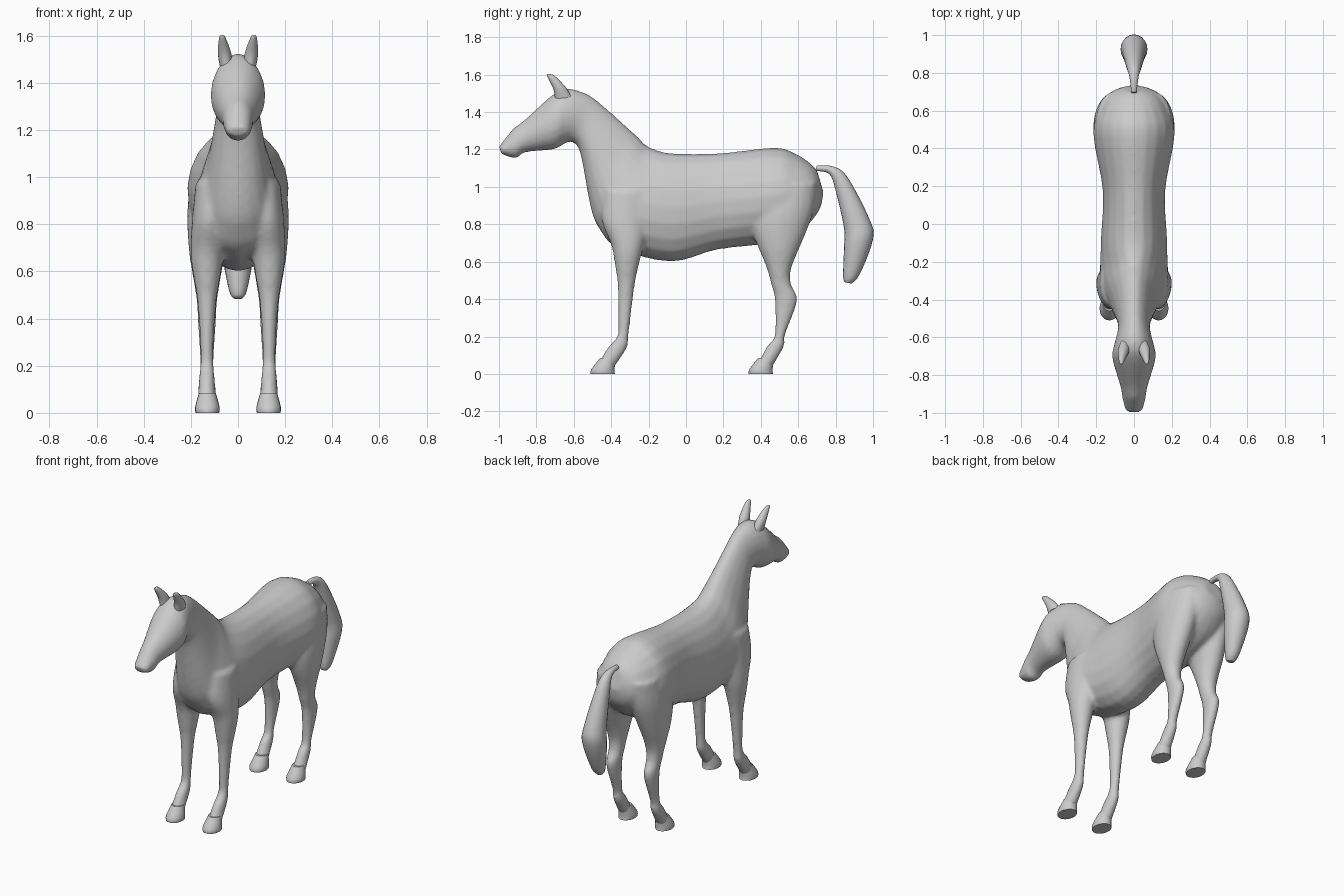
import bpy, bmesh, math
from mathutils import Vector

if "Cube" in bpy.data.objects:
    bpy.data.objects.remove(bpy.data.objects["Cube"])

grey = bpy.data.materials.new("plain_grey")
grey.diffuse_color = (0.6, 0.6, 0.6, 1)
grey.use_nodes = True
grey.node_tree.nodes["Principled BSDF"].inputs["Base Color"].default_value = grey.diffuse_color
SEG = 20


def smooth_rows(rows, steps):
    """Catmull-Rom interpolation through the ring parameters."""
    out = []
    v = [Vector(r) for r in rows]
    for i in range(len(v) - 1):
        a, b, c, d = v[max(i - 1, 0)], v[i], v[i + 1], v[min(i + 2, len(v) - 1)]
        for s in range(steps):
            t = s / steps
            out.append(0.5 * (2 * b + (c - a) * t + (2 * a - 5 * b + 4 * c - d) * t * t
                              + (3 * b - a - 3 * c + d) * t ** 3))
    return out + [v[-1]]


def loft(name, rows, steps=4, centre=lambda z: 0, egg=lambda y: 0):
    """Skin elliptical rings: edge A (y, z), edge B (y, z), half width."""
    bm = bmesh.new()
    rings = []
    for ay, az, by, bz, w in smooth_rows(rows, steps):
        mid, half = Vector((ay + by, az + bz)) / 2, Vector((ay - by, az - bz)) / 2
        ring = []
        for i in range(SEG):
            t = 2 * math.pi * i / SEG
            p = mid + half * math.sin(t)
            x = centre(mid.y) + w * math.cos(t) * (1 - egg(by) * math.sin(t))
            ring.append(bm.verts.new((x, p.x, p.y)))
        rings.append(ring)
    for p, q in zip(rings, rings[1:]):
        for i in range(SEG):
            j = (i + 1) % SEG
            bm.faces.new((p[i], p[j], q[j], q[i]))
    bm.faces.new(rings[0])
    bm.faces.new(rings[-1])
    bmesh.ops.recalc_face_normals(bm, faces=bm.faces)
    me = bpy.data.meshes.new(name)
    bm.to_mesh(me)
    bm.free()
    ob = bpy.data.objects.new(name, me)
    bpy.context.collection.objects.link(ob)
    me.materials.append(grey)
    return ob


def select(obs):
    bpy.ops.object.select_all(action='DESELECT')
    for o in obs:
        o.select_set(True)
    bpy.context.view_layer.objects.active = obs[0]


# Trunk, neck and head in one sweep; the chest is wider low down
trunk = loft("body", [
    (.70, 1.09, .735, .97, .06),
    (.66, 1.13, .71, .87, .135),
    (.58, 1.18, .61, .76, .19),
    (.47, 1.21, .46, .70, .215),
    (.18, 1.18, .17, .665, .165),
    (-.08, 1.18, -.08, .60, .175),
    (-.20, 1.215, -.36, .67, .175),
    (-.25, 1.26, -.46, .77, .15),
    (-.32, 1.325, -.51, .89, .12),
    (-.48, 1.465, -.565, 1.18, .085),
    (-.55, 1.505, -.61, 1.24, .09),
    (-.63, 1.525, -.65, 1.23, .105),
    (-.71, 1.495, -.71, 1.20, .115),
    (-.86, 1.36, -.86, 1.185, .072),
    (-.925, 1.31, -.91, 1.152, .062),
    (-1.0, 1.215, -.985, 1.175, .045)],
    egg=lambda y: .05 + .25 * math.exp(-((y + .38) / .18) ** 2))

# Horizontal slices (height, front y, back y, half width)
FRONT = [(.98, -.44, -.18, .07), (.82, -.45, -.20, .075),
         (.69, -.40, -.225, .072), (.57, -.378, -.255, .056),
         (.47, -.365, -.275, .04), (.28, -.362, -.298, .028),
         (.20, -.368, -.308, .029), (.14, -.42, -.315, .034),
         (.035, -.48, -.385, .04)]
HIND = [(1.02, .40, .70, .09), (.88, .36, .685, .098),
        (.75, .36, .64, .088), (.57, .43, .565, .058),
        (.48, .455, .562, .044), (.39, .475, .595, .038),
        (.21, .475, .53, .029), (.15, .435, .525, .034),
        (.035, .37, .46, .04)]
HOOF = [(.085, -.46, -.375, .036), (.025, -.506, -.382, .052), (0, -.51, -.38, .05)]
HIND_SHIFT = .845

parts, hooves = [trunk], []
for side, sx in (("right", 1), ("left", -1)):
    for kind, rows, dy in (("front", FRONT, 0), ("hind", HIND, HIND_SHIFT)):
        # Legs lean in towards the body above the elbow
        parts.append(loft(f"{kind}_leg_{side}", [(f, z, b, z, w) for z, f, b, w in rows],
                          centre=lambda z: sx * (.132 - .07 * max(0, z - .65))))
        hooves.append(loft(f"{kind}_hoof_{side}",
                           [(f + dy, z, b + dy, z, w) for z, f, b, w in HOOF], 3,
                           centre=lambda z: sx * .13))

# Fuse trunk and legs into one smooth skin
select(parts)
bpy.ops.object.join()
remesh = trunk.modifiers.new("fuse", 'REMESH')
remesh.mode = 'VOXEL'
remesh.voxel_size = 0.012
remesh.use_smooth_shade = True
relax = trunk.modifiers.new("relax", 'SMOOTH')
relax.factor = 0.5
relax.iterations = 6

# Tail
tail = loft("tail", [
    (.70, 1.115, .69, 1.085, .014),
    (.79, 1.108, .765, 1.07, .024),
    (.865, 1.05, .80, .98, .04),
    (.98, .83, .845, .78, .063),
    (1.0, .72, .845, .68, .07),
    (.93, .535, .84, .52, .04),
    (.885, .483, .85, .49, .02)])

# Ears, leaning outward and forward
ears = [loft(f"ear_{side}", [
    (-.70, 1.47, -.61, 1.48, .028),
    (-.71, 1.525, -.645, 1.535, .028),
    (-.742, 1.59, -.70, 1.592, .014),
    (-.742, 1.603, -.725, 1.603, .006)],
    centre=lambda z: sx * (.05 + .14 * (z - 1.475)))
    for side, sx in (("right", 1), ("left", -1))]

select(hooves + [tail] + ears)
bpy.ops.object.shade_smooth_by_angle(angle=math.radians(50))
